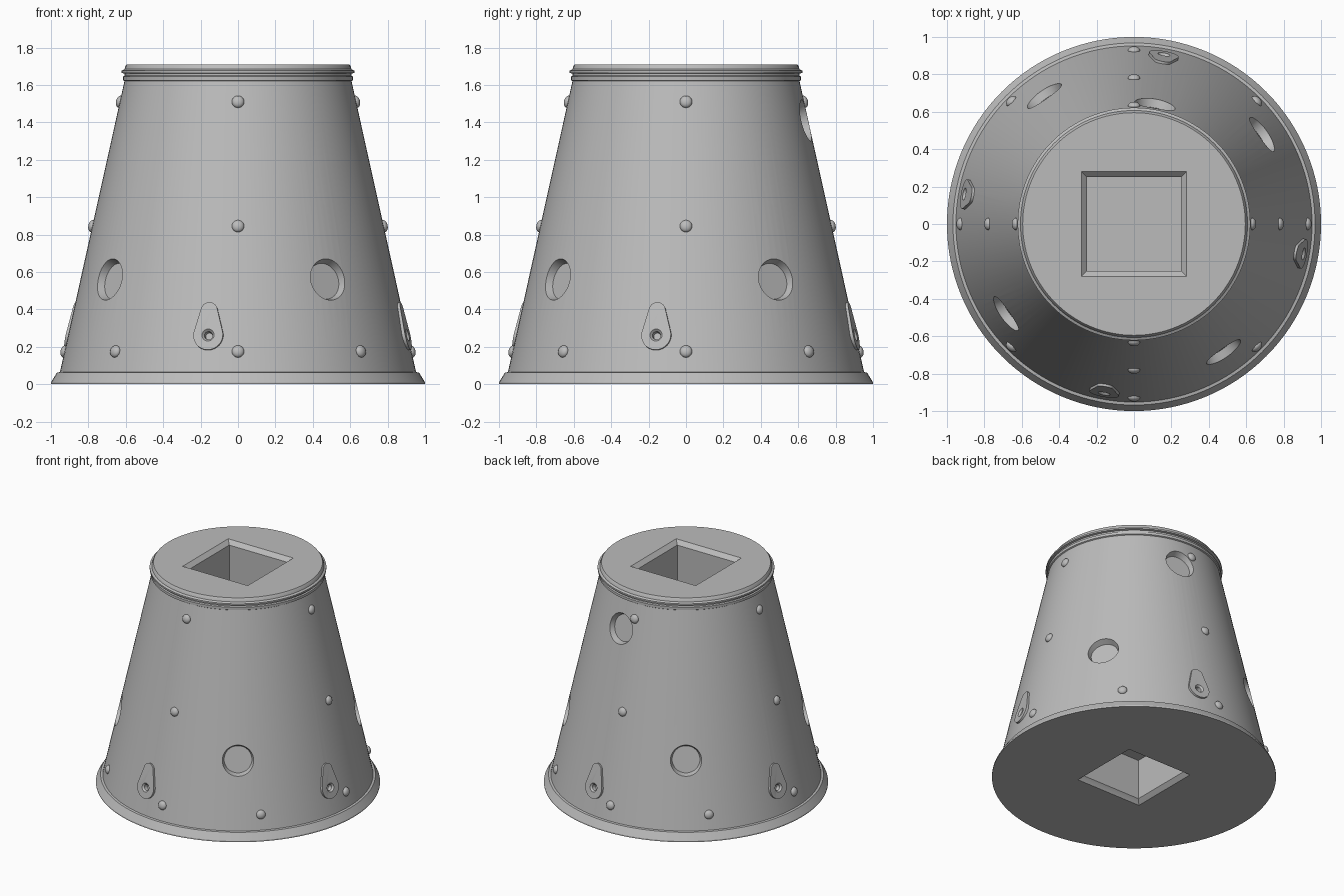
import bpy, bmesh, math
from mathutils import Matrix, Vector

if "Cube" in bpy.data.objects:
    bpy.data.objects.remove(bpy.data.objects["Cube"], do_unlink=True)

GREY = (0.5, 0.5, 0.5, 1)
mat = bpy.data.materials.new("plain grey")
mat.use_nodes = True
mat.diffuse_color = GREY
mat.node_tree.nodes["Principled BSDF"].inputs["Base Color"].default_value = GREY

LOW, HIGH = (0.952, 0.065), (0.607, 1.62)      # radius, height of the sloping wall
SLOPE = (LOW[0] - HIGH[0]) / (HIGH[1] - LOW[1])
TILT = math.atan(SLOPE)
TOP = 1.71


def on_wall(deg, z):
    """Frame on the wall: X around, Y up the slope, Z outward."""
    a = math.radians(deg)
    r = LOW[0] - (z - LOW[1]) * SLOPE
    c, s = math.cos(a), math.sin(a)
    ct, st = math.cos(TILT), math.sin(TILT)
    axes = Matrix(((-s, c, 0), (-c * st, -s * st, ct), (c * ct, s * ct, st))).transposed()
    return Matrix.Translation((r * c, r * s, z)) @ axes.to_4x4()


def loft(bm, rings):
    """Skin a stack of point rings into a closed solid."""
    loops = [[bm.verts.new(p) for p in ring] for ring in rings]
    n = len(loops[0])
    for lo, hi in zip(loops, loops[1:]):
        for i in range(n):
            j = (i + 1) % n
            bm.faces.new((lo[i], lo[j], hi[j], hi[i]))
    bm.faces.new(loops[0][::-1])
    bm.faces.new(loops[-1])


def lathe(bm, profile, count, frame=Matrix(), start=0.0):
    angles = [start + math.tau * i / count for i in range(count)]
    loft(bm, [[frame @ Vector((r * math.cos(a), r * math.sin(a), z)) for a in angles]
              for r, z in profile])


def make(name, bm, smooth=True):
    bmesh.ops.recalc_face_normals(bm, faces=bm.faces)
    mesh = bpy.data.meshes.new(name)
    bm.to_mesh(mesh)
    bm.free()
    mesh.materials.append(mat)
    ob = bpy.data.objects.new(name, mesh)
    bpy.context.collection.objects.link(ob)
    return ob


def select(ob):
    bpy.ops.object.select_all(action='DESELECT')
    ob.select_set(True)
    bpy.context.view_layer.objects.active = ob


# Tapered body with flared foot and ringed lip
bm = bmesh.new()
lathe(bm, [(1, 0), (1, 0.01), (0.968, 0.062), LOW, HIGH,
           (0.615, 1.625), (0.615, 1.645), (0.606, 1.65), (0.606, 1.66),
           (0.622, 1.664), (0.622, 1.676), (0.607, 1.684), (0.602, 1.70), (0.595, TOP)], 128)
body = make("tapered_body", bm)

# Teardrop plates near the foot
bm = bmesh.new()
big, small, rise = 0.08, 0.045, 0.135
lean = math.asin((big - small) / rise)
outline = []
for k in range(33):
    a = math.pi - lean + (math.pi + 2 * lean) * k / 32
    outline.append((big * math.cos(a), big * math.sin(a)))
for k in range(17):
    a = lean + (math.pi - 2 * lean) * k / 16
    outline.append((small * math.cos(a), rise + small * math.sin(a)))
for q in range(4):
    f = on_wall(-100 + 90 * q, 0.26)
    loft(bm, [[f @ Vector((x, y, z)) for x, y in outline] for z in (-0.02, 0.013)])
plates = make("teardrop_plates", bm)

# Cutters: round wall recesses, plate eyelets, square sockets above and below
bm = bmesh.new()
dishes = [(-55 + 90 * q, 0.56) for q in range(4)] + [(80, 1.41)]
for deg, z in dishes:
    lathe(bm, [(0.098, -0.045), (0.113, 0), (0.13, 0.05)], 48, on_wall(deg, z))
for q in range(4):
    lathe(bm, [(0.02, -0.03), (0.022, 0), (0.033, 0.013), (0.05, 0.03)], 24,
          on_wall(-100 + 90 * q, 0.26))
socket = [(half * math.sqrt(2), z) for half, z in
          ((0.25, -0.34), (0.25, -0.03), (0.28, 0), (0.30, 0.02))]
lathe(bm, socket, 4, Matrix.Translation((0, 0, TOP)), math.pi / 4)
lathe(bm, socket, 4, Matrix.Rotation(math.pi, 4, 'X'), math.pi / 4)
cutter = make("recess_cutter", bm)
cutter.hide_render = True

for ob in (body, plates):
    cut = ob.modifiers.new("recesses", 'BOOLEAN')
    cut.operation, cut.solver, cut.object = 'DIFFERENCE', 'EXACT', cutter
    select(ob)
    bpy.ops.object.modifier_apply(modifier=cut.name)
bpy.data.objects.remove(cutter, do_unlink=True)

# Domed rivets in three rows
bm = bmesh.new()
spots = [(90 * q, z) for q in range(4) for z in (0.845, 1.51)]
spots += [(45 * q, 0.175) for q in range(8)]
for deg, z in spots:
    bmesh.ops.create_uvsphere(bm, u_segments=20, v_segments=12, radius=0.033,
                              matrix=on_wall(deg, z) @ Matrix.Diagonal((1, 1, 0.65, 1)))
rivets = make("rivets", bm)

for ob in (body, plates, rivets):
    select(ob)
    bpy.ops.object.shade_smooth_by_angle(angle=math.radians(25))
